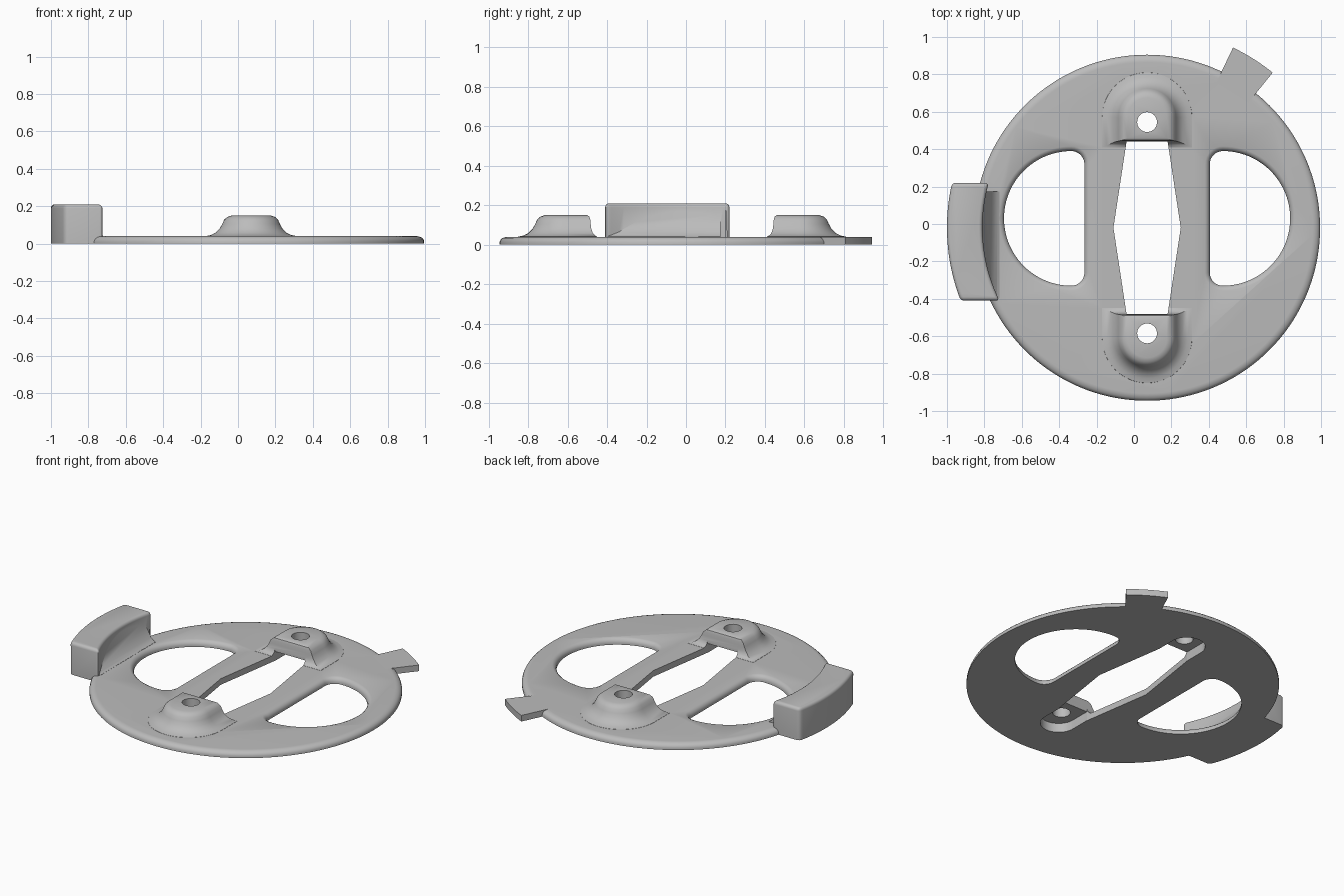
import bpy, bmesh
from math import sin, cos, pi, radians, sqrt
from mathutils import Matrix

cube = bpy.data.objects.get("Cube")
if cube:
    bpy.data.objects.remove(cube, do_unlink=True)

grey = bpy.data.materials.new("plain grey")
grey.use_nodes = True
COLOUR = (0.5, 0.5, 0.5, 1)
grey.diffuse_color = COLOUR
grey.node_tree.nodes["Principled BSDF"].inputs["Base Color"].default_value = COLOUR


def loft(name, rings, bevel=0.0):
    """Closed solid through matching outlines, each given as (outline, height)."""
    bm = bmesh.new()
    loops = [[bm.verts.new((x, y, z)) for x, y in pts] for pts, z in rings]
    n = len(loops[0])
    for low, high in zip(loops, loops[1:]):
        for i in range(n):
            j = (i + 1) % n
            bm.faces.new((low[i], low[j], high[j], high[i]))
    bm.faces.new(loops[0][::-1])
    bm.faces.new(loops[-1])
    bmesh.ops.recalc_face_normals(bm, faces=bm.faces)
    if bevel:
        edges = [e for e in bm.edges if e.calc_face_angle() > 0.6
                 and max(v.co.z for v in e.verts) > 0.01]
        bmesh.ops.bevel(bm, geom=edges, offset=bevel, segments=4,
                        profile=0.5, affect='EDGES')
    mesh = bpy.data.meshes.new(name)
    bm.to_mesh(mesh)
    bm.free()
    mesh.materials.append(grey)
    obj = bpy.data.objects.new(name, mesh)
    bpy.context.collection.objects.link(obj)
    return obj


def arc(cx, cy, r, start, end, steps):
    angles = [radians(start + (end - start) * i / steps) for i in range(steps + 1)]
    return [(cx + r * cos(a), cy + r * sin(a)) for a in angles]


def circle(cx, cy, r, n):
    return arc(cx, cy, r, 0, 360, n)[:-1]


def flip(pts, sx, sy):
    return [(x * sx, y * sy) for x, y in pts]


def combine(target, tool, operation):
    mod = target.modifiers.new("combine", 'BOOLEAN')
    mod.operation = operation
    mod.solver = 'EXACT'
    mod.object = tool
    bpy.context.view_layer.objects.active = target
    bpy.ops.object.modifier_apply(modifier=mod.name)
    bpy.data.objects.remove(tool, do_unlink=True)


def arch(half_width, inner_y):
    """Straight sided outline with a round outer end."""
    return ([(half_width, inner_y)] + arc(0, 0.59, half_width, 0, 180, 24)
            + [(-half_width, inner_y)])


def half_moon(grow):
    r, corner = 0.36 + grow, 0.07 + grow
    return (arc(0.405, 0.05, r, -90, 90, 48)
            + arc(0.405, 0.34, corner, 90, 180, 8)[1:]
            + arc(0.405, -0.24, corner, 180, 270, 8)[:-1])


# Round base plate with a softened upper rim
rim = [(0, 0.925), (0.014, 0.925), (0.025, 0.92), (0.034, 0.91), (0.039, 0.895), (0.04, 0.885)]
plate = loft("slotted_plate", [(circle(0, 0, r, 144), z) for z, r in rim])

# Flat key tab on the rim
tab = arc(0, 0, 1.067, 51, 64.5, 8) + arc(0, 0, 0.86, 64.5, 51, 8)
combine(plate, loft("tab", [(tab, 0), (tab, 0.04)]), 'UNION')

# Raised side grip, arced on both faces
steps = [-0.39 + 0.63 * i / 20 for i in range(21)]
grip = ([(-sqrt(1.07 ** 2 - y * y), y) for y in steps]
        + [(-sqrt(0.88 ** 2 - y * y), y) for y in reversed(steps)])
combine(plate, loft("grip", [(grip, 0), (grip, 0.21)], 0.02), 'UNION')

# Sloping buttress inside the grip
slope = [(0.01, -0.79), (0.041, -0.79), (0.048, -0.802), (0.065, -0.82), (0.17, -0.88)]
buttress = [([(-0.95, -0.375), (x, -0.375), (x, 0.195), (-0.95, 0.195)], z) for z, x in slope]
combine(plate, loft("buttress", buttress), 'UNION')

# Two screw bosses: (height, half width, inner end)
boss = [(0.02, 0.25, 0.43), (0.041, 0.24, 0.43), (0.046, 0.215, 0.44),
        (0.058, 0.19, 0.452), (0.08, 0.168, 0.46), (0.105, 0.154, 0.463),
        (0.128, 0.144, 0.465), (0.143, 0.127, 0.47), (0.15, 0.105, 0.48)]
for side in (1, -1):
    rings = [(flip(arch(w, y), 1, side), z) for z, w, y in boss]
    combine(plate, loft("boss", rings), 'UNION')

# Tapered centre slot
slot = [(0.11, 0.46), (-0.11, 0.46), (-0.18, 0), (-0.11, -0.46), (0.11, -0.46), (0.18, 0)]
combine(plate, loft("slot_cutter", [(slot, -0.1), (slot, 0.3)]), 'DIFFERENCE')

# Screw holes and the pockets beneath the bosses
for side in (1, -1):
    pocket = flip(arch(0.109, 0.45), 1, side)
    combine(plate, loft("pocket_cutter", [(pocket, -0.1), (pocket, 0.06)]), 'DIFFERENCE')
    hole = circle(0, 0.565 * side, 0.053, 32)
    combine(plate, loft("hole_cutter", [(hole, -0.1), (hole, 0.3)]), 'DIFFERENCE')

# Half-moon windows with rounded upper edges
flare = [(-0.1, 0), (0.014, 0), (0.026, 0.005), (0.035, 0.014), (0.0405, 0.027), (0.06, 0.027)]
for side in (1, -1):
    rings = [(flip(half_moon(g), side, 1), z) for z, g in flare]
    combine(plate, loft("window_cutter", rings), 'DIFFERENCE')

# Centre the whole piece and smooth the curved faces
plate.data.transform(Matrix.Translation((0.07, -0.02, 0)))
bpy.ops.object.select_all(action='DESELECT')
plate.select_set(True)
bpy.context.view_layer.objects.active = plate
bpy.ops.object.shade_smooth_by_angle(angle=radians(35))
